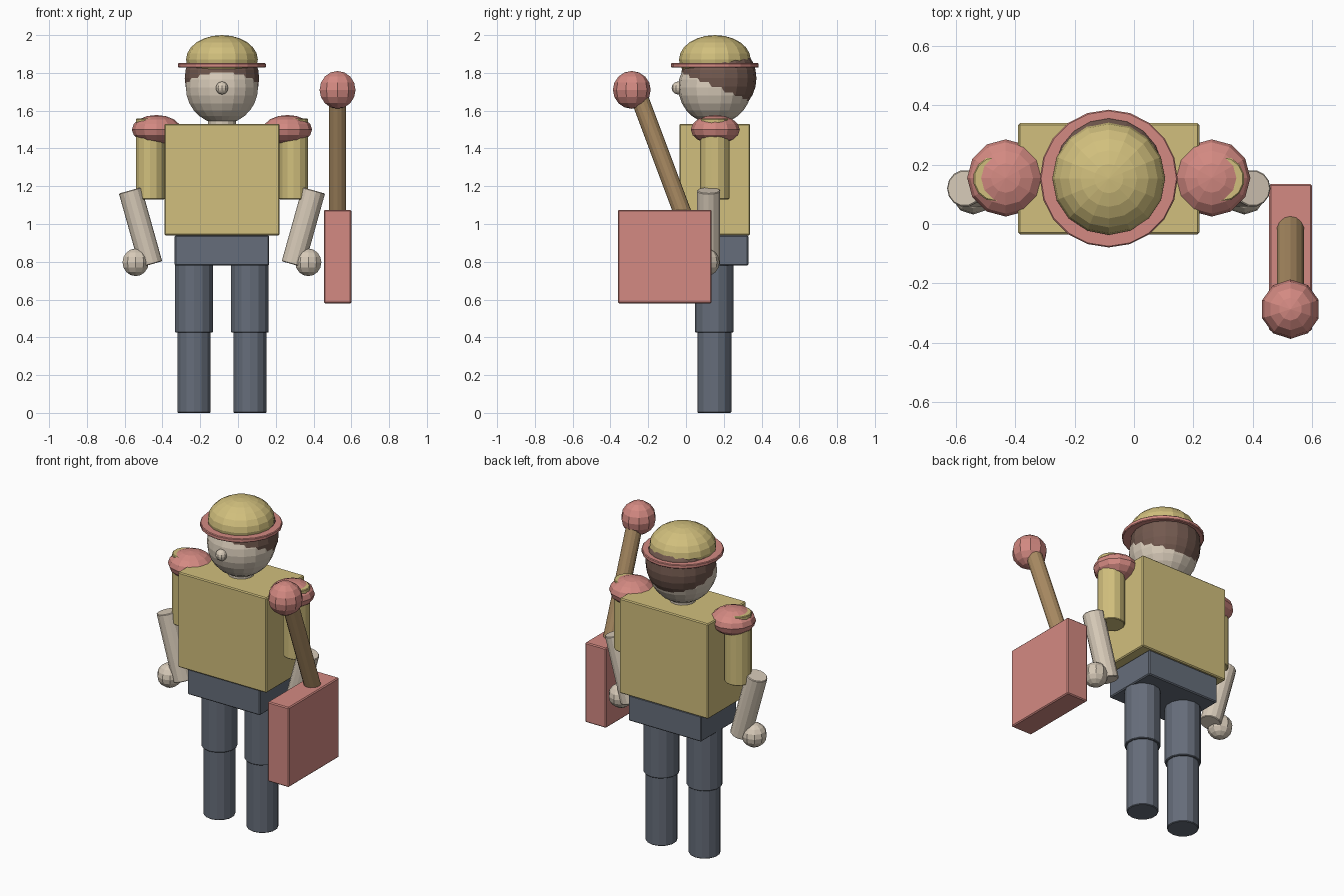
import bpy
from mathutils import Vector

cube = bpy.data.objects.get("Cube")
if cube:
    bpy.data.objects.remove(cube, do_unlink=True)


def material(name, *srgb):
    mat = bpy.data.materials.new(name)
    mat.use_nodes = True
    colour = [((c + 0.055) / 1.055) ** 2.4 for c in srgb] + [1]
    mat.diffuse_color = colour
    mat.node_tree.nodes["Principled BSDF"].inputs["Base Color"].default_value = colour
    return mat


yellow = material("straw_yellow", 0.82, 0.75, 0.49)
red = material("dusty_red", 0.83, 0.54, 0.51)
skin = material("pale_skin", 0.84, 0.79, 0.72)
hair_brown = material("hair_brown", 0.45, 0.35, 0.31)
slate = material("slate_blue", 0.40, 0.43, 0.48)
wood = material("wood_brown", 0.67, 0.55, 0.39)

CX, CY = -0.085, 0.153  # body axis


def finish(name, mat, bevel=0.0):
    ob = bpy.context.object
    ob.name = name
    ob.data.materials.append(mat)
    if bevel:
        mod = ob.modifiers.new("edge_bevel", "BEVEL")
        mod.width = bevel
        mod.segments = 1
        mod.limit_method = "ANGLE"
        mod.angle_limit = 1.0
    return ob


def box(name, mat, low, high):
    low, high = Vector(low), Vector(high)
    bpy.ops.mesh.primitive_cube_add(size=1, location=(low + high) / 2)
    bpy.context.object.scale = high - low
    bpy.ops.object.transform_apply(location=False, rotation=False, scale=True)
    return finish(name, mat, 0.006)


def rod(name, mat, start, end, radius, sides=14, bevel=0.004):
    start, end = Vector(start), Vector(end)
    axis = end - start
    bpy.ops.mesh.primitive_cylinder_add(vertices=sides, radius=radius, depth=axis.length,
                                        location=(start + end) / 2)
    ob = bpy.context.object
    ob.rotation_euler = axis.to_track_quat("Z", "Y").to_euler()
    return finish(name, mat, bevel)


def ball(name, mat, centre, radius, height=None, segments=10, rings=8):
    bpy.ops.mesh.primitive_uv_sphere_add(segments=segments, ring_count=rings,
                                         radius=1, location=centre)
    bpy.context.object.scale = (radius, radius, height or radius)
    bpy.ops.object.transform_apply(location=False, rotation=False, scale=True)
    return finish(name, mat)


# Trunk
box("torso", yellow, (CX - 0.305, -0.035, 0.94), (CX + 0.305, 0.34, 1.53))
box("hips", slate, (CX - 0.25, -0.02, 0.78), (CX + 0.25, 0.33, 0.94))
rod("neck", skin, (CX, CY, 1.5), (CX, CY, 1.6), 0.075)

# Legs and arms on both sides
for side, label in ((1, "left"), (-1, "right")):
    def at(x, y, z):
        return (CX + side * x, y, z)

    rod(label + "_thigh", slate, at(0.148, 0.15, 0.425), at(0.148, 0.15, 0.79), 0.102)
    rod(label + "_shin", slate, at(0.148, 0.15, 0), at(0.148, 0.15, 0.43), 0.09)
    rod(label + "_upper_arm", yellow, at(0.38, 0.152, 1.13), at(0.38, 0.152, 1.558), 0.077)
    ball(label + "_shoulder_pad", red, at(0.347, 0.155, 1.5), 0.13, 0.077, 12, 8)
    rod(label + "_forearm", skin, at(0.486, 0.12, 1.178), at(0.376, 0.12, 0.786), 0.062)
    ball(label + "_hand", skin, at(0.457, 0.105, 0.797), 0.073)

# Head and hair
ball("head", skin, (CX, CY, 1.723), 0.194, segments=18, rings=14)
ball("hair", hair_brown, (CX, CY + 0.02, 1.772), 0.2, segments=18, rings=14)
ball("nose", skin, (CX, -0.042, 1.72), 0.034)

# Hat
ball("hat_dome", yellow, (CX, CY, 1.87), 0.19, 0.13, 16, 12)
rod("hat_brim", red, (CX, CY, 1.828), (CX, CY, 1.852), 0.232, 20)

# Carried case with its slanted handle and knob
box("case", red, (0.455, -0.36, 0.58), (0.6, 0.135, 1.075))
rod("handle", wood, (0.527, 0.015, 0.97), (0.527, -0.262, 1.71), 0.047)
ball("handle_knob", red, (0.527, -0.287, 1.71), 0.1)
